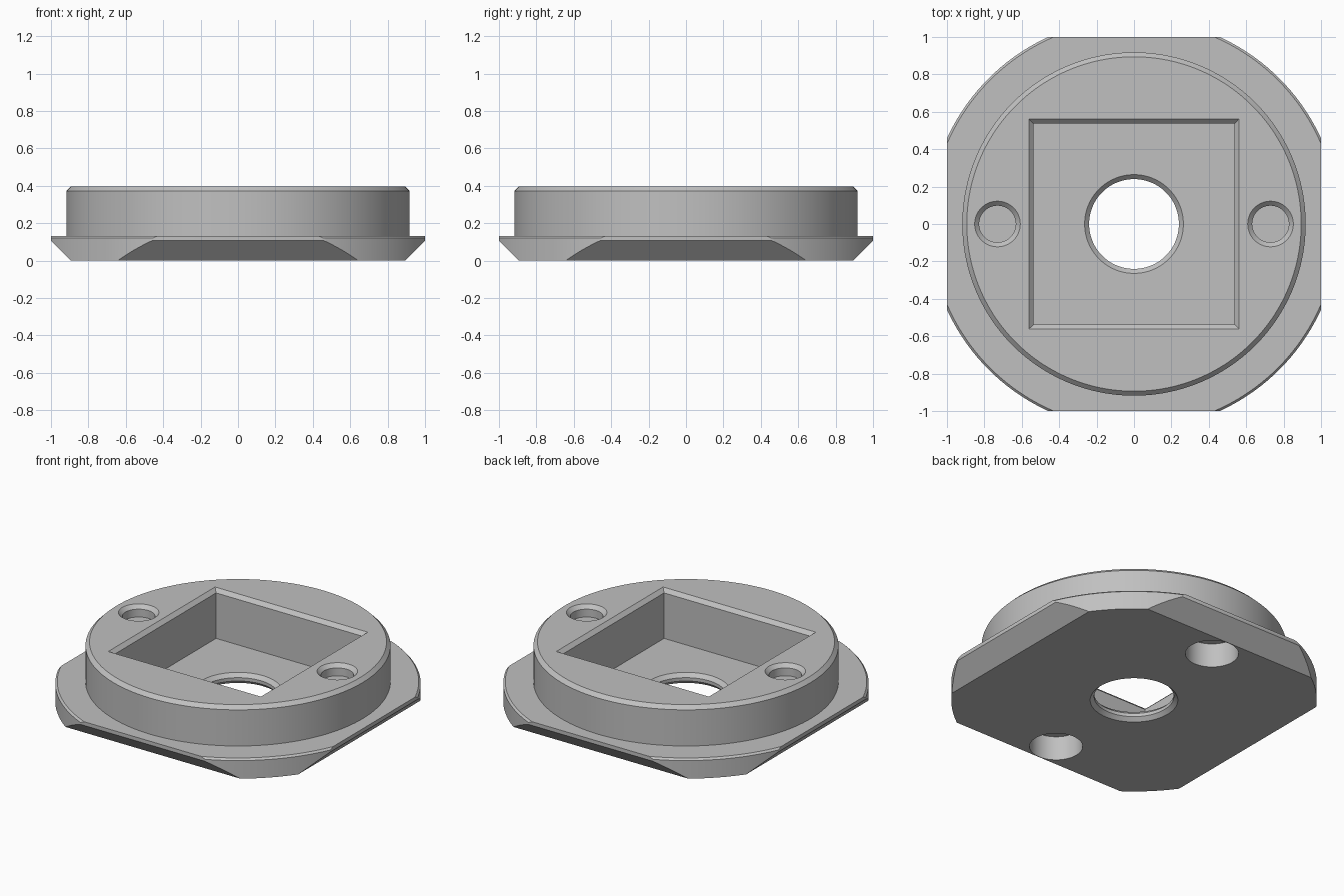
import bpy, bmesh, math

cube = bpy.data.objects.get("Cube")
if cube:
    bpy.data.objects.remove(cube, do_unlink=True)

grey = bpy.data.materials.new("plain_grey")
grey.use_nodes = True
colour = (0.53, 0.53, 0.53, 1)
grey.diffuse_color = colour
grey.node_tree.nodes["Principled BSDF"].inputs["Base Color"].default_value = colour


def stack(name, profile, sides=128, x=0, y=0):
    """Closed solid from (half width, height) rings; four sides gives a square."""
    bm = bmesh.new()
    scale = math.sqrt(2) if sides == 4 else 1
    rings = []
    for half, z in profile:
        angles = [2 * math.pi * (i + 0.5) / sides for i in range(sides)]
        rings.append([bm.verts.new((x + half * scale * math.cos(a),
                                    y + half * scale * math.sin(a), z))
                      for a in angles])
    for low, high in zip(rings, rings[1:]):
        for i in range(sides):
            j = (i + 1) % sides
            bm.faces.new((low[i], low[j], high[j], high[i]))
    bm.faces.new(rings[0][::-1])
    bm.faces.new(rings[-1])
    mesh = bpy.data.meshes.new(name)
    bm.to_mesh(mesh)
    bm.free()
    mesh.materials.append(grey)
    obj = bpy.data.objects.new(name, mesh)
    bpy.context.collection.objects.link(obj)
    return obj


def carve(target, cutter, operation="DIFFERENCE"):
    mod = target.modifiers.new(cutter.name, "BOOLEAN")
    mod.operation = operation
    mod.solver = "EXACT"
    mod.object = cutter
    bpy.context.view_layer.objects.active = target
    bpy.ops.object.modifier_apply(modifier=mod.name)
    bpy.data.objects.remove(cutter, do_unlink=True)


# Round flange with a raised, chamfered disc
top, bevel = 0.396, 0.024
body = stack("mounting_plate", [(1.1, 0), (1.1, 0.12), (1.088, 0.132), (0.918, 0.132),
                                (0.918, top - bevel), (0.918 - bevel, top)], 192)

# Four flat sides with sloping undersides
carve(body, stack("flat_sides", [(0.793, -0.1), (1, 0.107), (1, 0.6)], 4), "INTERSECT")


# Cutter profile with a chamfered mouth at the top
def pocket(half, floor):
    return [(half, floor), (half, top - bevel), (half + 2 * bevel, top + bevel)]


# Square pocket
floor = 0.07
carve(body, stack("square_pocket", pocket(0.537, floor), 4))

# Central through hole, chamfered at both ends
r = 0.24
carve(body, stack("centre_hole", [(r + 2 * bevel, -bevel), (r, bevel),
                                  (r, floor - bevel), (r + 2 * bevel, floor + bevel)]))

# Shallow recesses on top, plain blind holes underneath
for side in (-1, 1):
    carve(body, stack("top_recess", pocket(0.098, 0.32), 64, x=0.73 * side))
    carve(body, stack("bottom_hole", [(0.16, -0.1), (0.16, 0.16)], 64, y=0.73 * side))

bpy.ops.object.select_all(action="DESELECT")
body.select_set(True)
bpy.context.view_layer.objects.active = body
bpy.ops.object.shade_smooth_by_angle(angle=math.radians(30))
